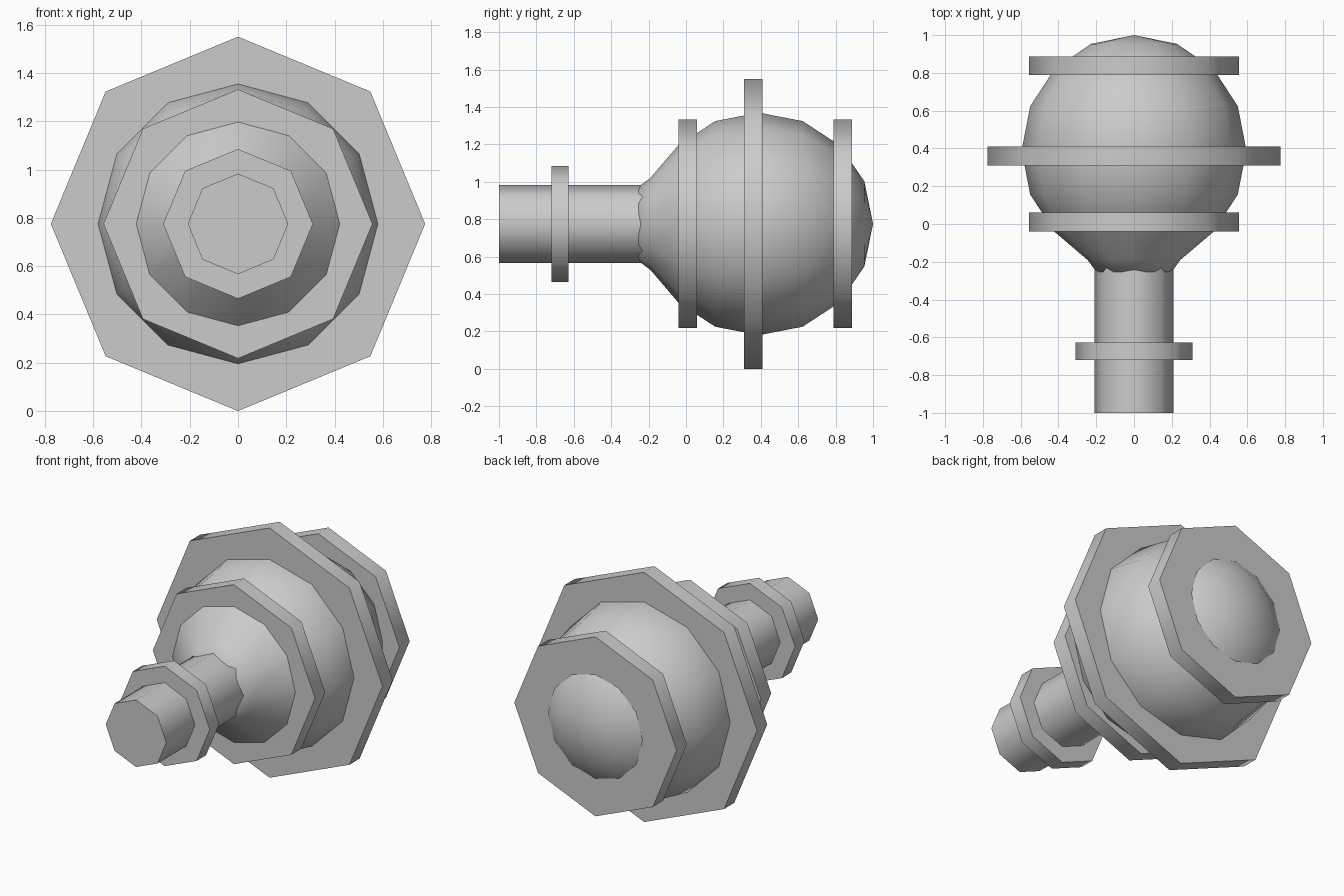
import bpy, bmesh
from math import pi, sin, cos, radians

if "Cube" in bpy.data.objects:
    bpy.data.objects.remove(bpy.data.objects["Cube"])

AXIS_Z = 0.775


def lathe(name, profile, sides):
    """Revolve (y, radius) points about the horizontal y axis."""
    bm = bmesh.new()
    rings = []
    for y, r in profile:
        if r < 1e-4:
            rings.append([bm.verts.new((0, y, AXIS_Z))])
        else:
            rings.append([bm.verts.new((r * cos(2 * pi * i / sides), y,
                                        AXIS_Z + r * sin(2 * pi * i / sides)))
                          for i in range(sides)])
    for a, b in zip(rings, rings[1:]):
        for i in range(sides):
            j = (i + 1) % sides
            if len(b) == 1:
                bm.faces.new((a[i], a[j], b[0]))
            else:
                bm.faces.new((a[i], a[j], b[j], b[i]))
    for ring in (rings[0], rings[-1]):
        if len(ring) > 1:
            bm.faces.new(ring)
    bmesh.ops.recalc_face_normals(bm, faces=bm.faces)
    mesh = bpy.data.meshes.new(name)
    bm.to_mesh(mesh)
    bm.free()
    ob = bpy.data.objects.new(name, mesh)
    bpy.context.collection.objects.link(ob)
    bpy.ops.object.select_all(action='DESELECT')
    ob.select_set(True)
    bpy.context.view_layer.objects.active = ob
    bpy.ops.object.shade_smooth_by_angle(angle=radians(60))
    return ob


# Round bulb with a tapered neck
neck = [(-0.255, 0.198), (-0.19, 0.246)]
dome = [(0.39 - 0.61 * cos(pi * k / 8), 0.595 * sin(pi * k / 8)) for k in range(2, 8)]
lathe("bulb", neck + dome + [(1.0, 0)], 12)

# Octagonal shaft
lathe("shaft", [(-1.0, 0.208), (-0.15, 0.208)], 8)

# Octagonal flanges: name, centre y, radius
for name, y, r in (("shaft_collar", -0.673, 0.31), ("neck_flange", 0.01, 0.557),
                   ("middle_flange", 0.36, 0.775), ("end_flange", 0.838, 0.557)):
    h = 0.046 if name == "shaft_collar" else 0.05
    lathe(name, [(y - h, r), (y + h, r)], 8)
